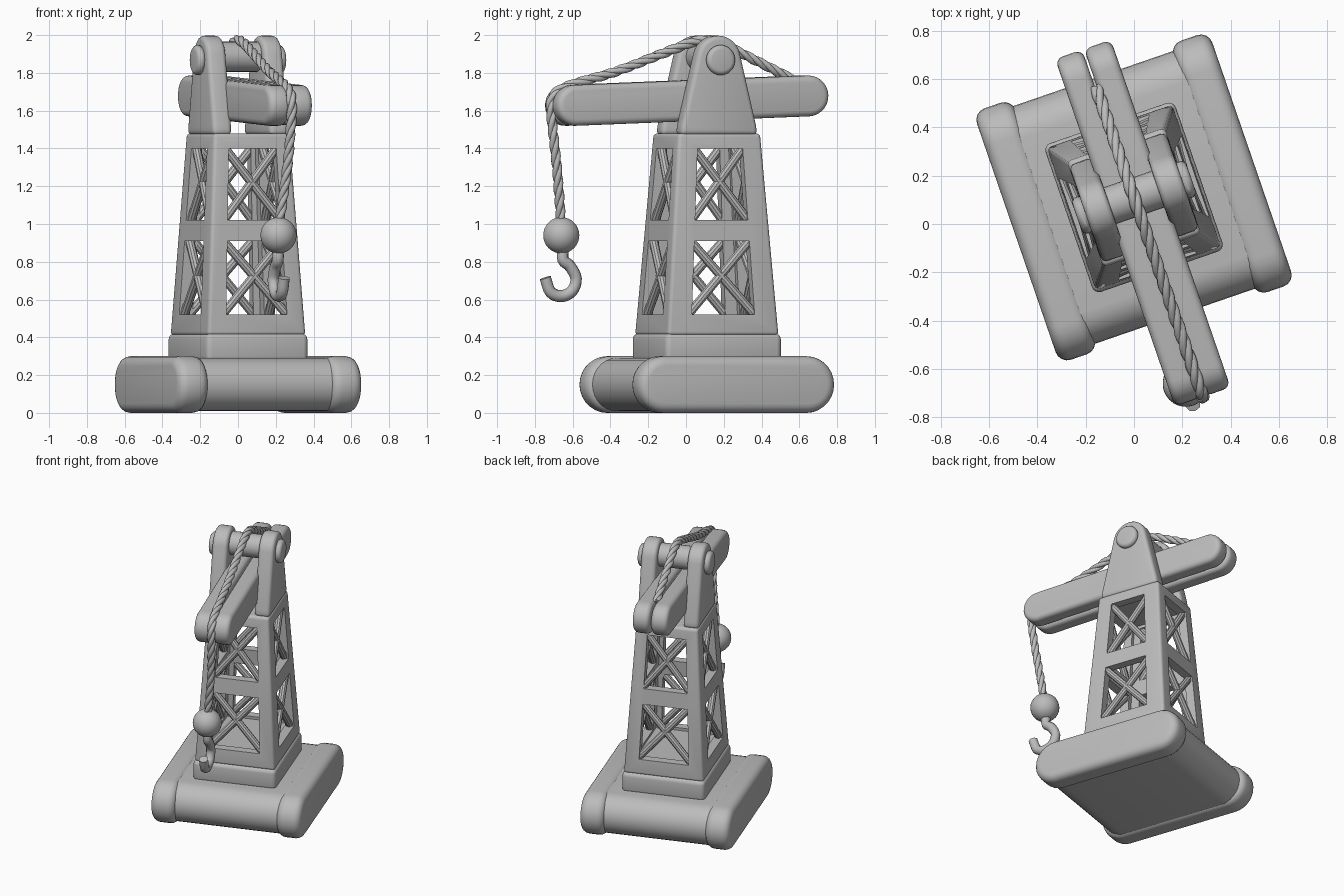
import bpy, bmesh, math
from mathutils import Matrix, Vector

if "Cube" in bpy.data.objects:
    bpy.data.objects.remove(bpy.data.objects["Cube"])

# The whole crane is built straight, then turned on its spot
PLACE = Matrix.Translation((0, 0.11, 0)) @ Matrix.Rotation(math.radians(19), 4, 'Z')
grey = bpy.data.materials.new("plain_grey")
grey.diffuse_color = (0.5, 0.5, 0.5, 1)
grey.use_nodes = True
grey.node_tree.nodes["Principled BSDF"].inputs["Base Color"].default_value = grey.diffuse_color


def activate(ob):
    bpy.ops.object.select_all(action='DESELECT')
    ob.select_set(True)
    bpy.context.view_layer.objects.active = ob


def make(name, bm, bevel=0, segments=4):
    bmesh.ops.recalc_face_normals(bm, faces=bm.faces[:])
    me = bpy.data.meshes.new(name)
    bm.to_mesh(me)
    bm.free()
    me.materials.append(grey)
    ob = bpy.data.objects.new(name, me)
    bpy.context.collection.objects.link(ob)
    ob.matrix_world = PLACE
    activate(ob)
    if bevel:
        m = ob.modifiers.new("round", 'BEVEL')
        m.width, m.segments, m.limit_method = bevel, segments, 'ANGLE'
        m.angle_limit = math.radians(30)
        bpy.ops.object.modifier_apply(modifier=m.name)
    bpy.ops.object.shade_smooth_by_angle(angle=math.radians(35))
    return ob


def loft(name, ring0, ring1, bevel=0):
    bm = bmesh.new()
    a = [bm.verts.new(p) for p in ring0]
    b = [bm.verts.new(p) for p in ring1]
    bm.faces.new(a)
    bm.faces.new(b)
    for i in range(len(a)):
        j = (i + 1) % len(a)
        bm.faces.new((a[i], a[j], b[j], b[i]))
    return make(name, bm, bevel)


def slab(name, profile, x0, x1, bevel=0):
    return loft(name, [(x0, y, z) for y, z in profile], [(x1, y, z) for y, z in profile], bevel)


def frustum(name, a0, b0, z0, a1, b1, z1, bevel=0):
    signs = ((-1, -1), (1, -1), (1, 1), (-1, 1))
    return loft(name, [(a0 * s, b0 * t, z0) for s, t in signs],
                [(a1 * s, b1 * t, z1) for s, t in signs], bevel)


def arc(cy, cz, r, start, end, n=14):
    return [(cy + r * math.cos(math.radians(start + (end - start) * i / n)),
             cz + r * math.sin(math.radians(start + (end - start) * i / n))) for i in range(n + 1)]


def stadium(y0, z0, y1, z1, r):
    tilt = math.degrees(math.atan2(z1 - z0, y1 - y0))
    return arc(y1, z1, r, tilt - 90, tilt + 90) + arc(y0, z0, r, tilt + 90, tilt + 270)


def tube(name, strands, radius, res, smooth=False):
    cu = bpy.data.curves.new(name, 'CURVE')
    cu.dimensions = '3D'
    cu.bevel_depth, cu.bevel_resolution, cu.use_fill_caps = radius, res, True
    for pts in strands:
        sp = cu.splines.new('POLY')
        sp.points.add(len(pts) - 1)
        for p, co in zip(sp.points, pts):
            p.co = (*co, 1)
    ob = bpy.data.objects.new(name, cu)
    bpy.context.collection.objects.link(ob)
    cu.materials.append(grey)
    ob.matrix_world = PLACE
    activate(ob)
    bpy.ops.object.convert(target='MESH')
    bpy.ops.object.shade_smooth_by_angle(angle=math.radians(50))


def spline(pts, n):
    # smooth path through the given points
    p = [Vector(q) for q in pts]
    p = [2 * p[0] - p[1]] + p + [2 * p[-1] - p[-2]]
    out = []
    for i in range(1, len(p) - 2):
        a, b, c, d = p[i - 1:i + 3]
        for k in range(n):
            t = k / n
            out.append(0.5 * (2 * b + (c - a) * t + (2 * a - 5 * b + 4 * c - d) * t * t
                              + (3 * b - a - 3 * c + d) * t ** 3))
    return out + [p[-2]]


# Base: two treads, body and plinth
for side, s in (("left", -1), ("right", 1)):
    slab(side + "_tread", stadium(-0.4, 0.15, 0.4, 0.15, 0.15), s * 0.345, s * 0.515, 0.05)
slab("base_body", stadium(-0.38, 0.15, 0.38, 0.15, 0.14), -0.37, 0.37)
frustum("plinth", 0.285, 0.325, 0.27, 0.285, 0.325, 0.42, 0.03)

# Tower: tapered shell, hollowed, with two windows on each side
Z0, Z1 = 0.41, 1.48


def mix(lo, hi, z):
    return lo + (hi - lo) * (z - Z0) / (Z1 - Z0)


def half_x(z):
    return mix(0.275, 0.2125, z)


def half_y(z):
    return mix(0.312, 0.23, z)


def open_x(z):
    return half_x(z) - mix(0.1, 0.083, z)


def open_y(z):
    return half_y(z) - mix(0.13, 0.108, z)


tower = frustum("tower_frame", half_x(Z0), half_y(Z0), Z0, half_x(Z1), half_y(Z1), Z1, 0.02)
cutters = [frustum("cavity", half_x(.5) - .06, half_y(.5) - .06, .5,
                   half_x(1.42) - .06, half_y(1.42) - .06, 1.42)]
WINDOWS = ((0.52, 0.91), (1.02, 1.40))
for lo, hi in WINDOWS:
    cutters.append(frustum("window_x", 1, open_y(lo), lo, 1, open_y(hi), hi))
    cutters.append(frustum("window_y", open_x(lo), 1, lo, open_x(hi), 1, hi))
for c in cutters:
    activate(tower)
    m = tower.modifiers.new("cut", 'BOOLEAN')
    m.operation, m.solver, m.object = 'DIFFERENCE', 'EXACT', c
    bpy.ops.object.modifier_apply(modifier=m.name)
    bpy.data.objects.remove(c)
activate(tower)
bpy.ops.object.shade_smooth_by_angle(angle=math.radians(35))

# Crossed braces in every window
bm = bmesh.new()
for lo, hi in WINDOWS:
    for s in (-1, 1):
        for d in (-1, 1):
            ends = ([Vector((d * k * (open_x(z) + .01), s * (half_y(z) - .032), z))
                     for k, z in ((-1, lo), (1, hi))],
                    [Vector((s * (half_x(z) - .032), d * k * (open_y(z) + .01), z))
                     for k, z in ((-1, lo), (1, hi))])
            for p, q in ends:
                rot = (q - p).to_track_quat('Z', 'Y').to_matrix().to_4x4()
                bmesh.ops.create_cone(bm, cap_ends=True, segments=10, radius1=.024, radius2=.024,
                                      depth=(q - p).length + .02,
                                      matrix=Matrix.Translation((p + q) / 2) @ rot)
make("tower_braces", bm)

# Head: two cheek brackets, cross bar and bolt heads
cheek = [(-0.215, 1.47), (0.215, 1.47), (0.21, 1.52)] + arc(0, 1.875, 0.122, 14, 166) + [(-0.21, 1.52)]
for side, s in (("left", -1), ("right", 1)):
    slab(side + "_bracket", cheek, s * 0.105, s * 0.212, 0.025)
    slab(side + "_bolt", arc(0, 1.868, 0.08, 0, 345, 23), s * 0.2, s * 0.25, 0.03)
slab("cross_bar", arc(0, 1.885, 0.08, 0, 345, 23), -0.12, 0.12)

# Boom: two rails side by side with a groove between
for side, s in (("left", -1), ("right", 1)):
    slab(side + "_boom_rail", stadium(-0.765, 1.628, 0.54, 1.678, 0.108), s * 0.004, s * 0.122, 0.032)

# Rope: three strands twisted around one path
path = spline([(0, 0.48, 1.765), (0, 0.41, 1.80), (0, 0.18, 1.91), (0, 0.05, 1.967), (0, -0.06, 1.967),
               (0, -0.2, 1.92), (0, -0.5, 1.81), (0, -0.79, 1.725), (0, -0.865, 1.66), (0, -0.868, 1.55),
               (-0.012, -0.835, 1.3), (-0.045, -0.8, 1.0)], 14)
strands = [[], [], []]
length = 0
for i, p in enumerate(path):
    tan = (path[min(i + 1, len(path) - 1)] - path[max(i - 1, 0)]).normalized()
    length += (p - path[i - 1]).length if i else 0
    u = Vector((1, 0, 0))
    u = (u - tan * u.dot(tan)).normalized()
    w = tan.cross(u)
    for k in range(3):
        a = length * 28 + k * math.tau / 3
        strands[k].append(p + (u * math.cos(a) + w * math.sin(a)) * 0.012)
tube("rope", strands, 0.016, 2)

# Ball weight and hook
bm = bmesh.new()
bmesh.ops.create_uvsphere(bm, u_segments=28, v_segments=16, radius=0.096,
                          matrix=Matrix.Translation((-0.048, -0.798, 0.94)))
make("ball_weight", bm)
hook = [(0.01, 0.87), (0.01, 0.81), (0.05, 0.775), (0.083, 0.71), (0.06, 0.645), (0.0, 0.618),
        (-0.06, 0.64), (-0.09, 0.715)]
tube("hook", [spline([(-0.048, -0.798 + y, z) for y, z in hook], 4)], 0.032, 2)
